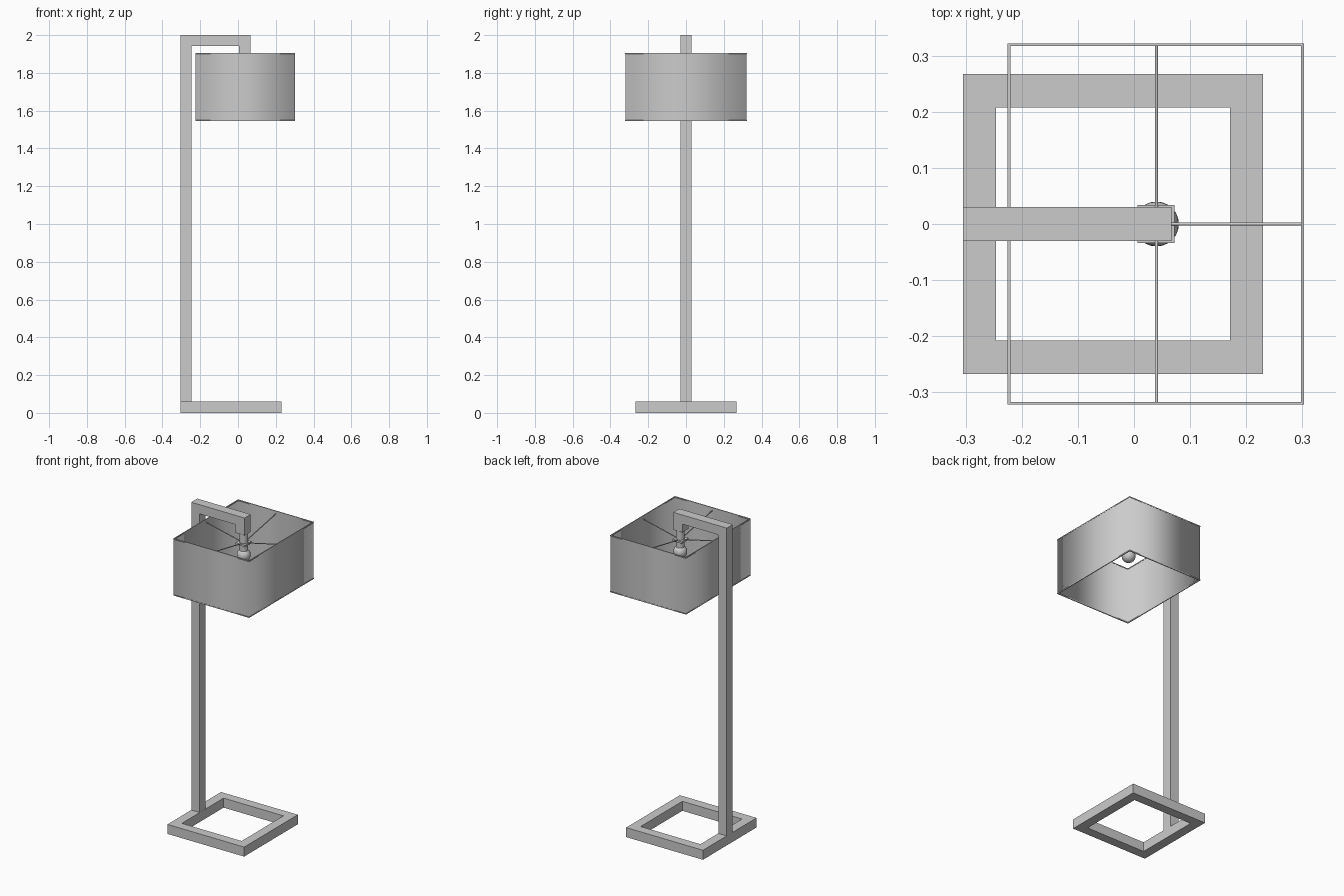
import bpy, bmesh, math
from mathutils import Vector

if "Cube" in bpy.data.objects:
    bpy.data.objects.remove(bpy.data.objects["Cube"])


def make_object(name, bm):
    bmesh.ops.recalc_face_normals(bm, faces=bm.faces)
    mesh = bpy.data.meshes.new(name)
    bm.to_mesh(mesh)
    bm.free()
    ob = bpy.data.objects.new(name, mesh)
    bpy.context.collection.objects.link(ob)
    return ob


def rect_frame(name, x0, x1, hy, z0, z1, t, smooth=False):
    """Rectangular ring, wall width t, centred on y = 0."""
    bm = bmesh.new()

    def loop(inset, z):
        a, b, h = x0 + inset, x1 - inset, hy - inset
        return [bm.verts.new((x, y, z)) for x, y in ((a, -h), (b, -h), (b, h), (a, h))]

    rings = [loop(0, z0), loop(0, z1), loop(t, z1), loop(t, z0)]
    for r in range(4):
        p, q = rings[r], rings[(r + 1) % 4]
        for i in range(4):
            j = (i + 1) % 4
            f = bm.faces.new((p[i], p[j], q[j], q[i]))
            f.smooth = smooth and r in (0, 2)
    # keep the rim edges crisp
    for e in bm.edges:
        if abs(e.verts[0].co.z - e.verts[1].co.z) < 1e-6:
            e.smooth = False
    return make_object(name, bm)


def box(name, center, size):
    bm = bmesh.new()
    bmesh.ops.create_cube(bm, size=1)
    for v in bm.verts:
        v.co = Vector(center) + Vector(a * b for a, b in zip(v.co, size))
    return make_object(name, bm)


def rod(name, p0, p1, r, sides=8):
    p0, p1 = Vector(p0), Vector(p1)
    d = p1 - p0
    bpy.ops.mesh.primitive_cylinder_add(vertices=sides, radius=r, depth=d.length,
                                        location=(p0 + p1) / 2)
    ob = bpy.context.object
    ob.rotation_euler = d.to_track_quat('Z', 'Y').to_euler()
    ob.name = name
    bpy.ops.object.shade_smooth_by_angle(angle=math.radians(50))
    return ob


CX = 0.04                       # lamp axis
SX0, SX1, SY = -0.225, 0.303, 0.322

# open square base
rect_frame("base_frame", -0.305, 0.23, 0.267, 0, 0.06, 0.059)

# post, arm and short drop as one extruded hook profile
profile = [(-0.305, 0.06), (-0.247, 0.06), (-0.247, 1.942), (0.005, 1.942),
           (0.005, 1.89), (0.067, 1.89), (0.067, 2.0), (-0.305, 2.0)]
bm = bmesh.new()
face = bm.faces.new([bm.verts.new((x, -0.03, z)) for x, z in profile])
ext = bmesh.ops.extrude_face_region(bm, geom=[face])
for v in ext["geom"]:
    if isinstance(v, bmesh.types.BMVert):
        v.co.y = 0.03
make_object("post_and_arm", bm)

# thin rectangular shade with fine rims
rect_frame("shade", SX0 + 0.001, SX1 - 0.001, SY - 0.001, 1.547, 1.903, 0.003, smooth=True)
for name, z in (("shade_rim_bottom", 1.545), ("shade_rim_top", 1.899)):
    rect_frame(name, SX0, SX1, SY, z, z + 0.006, 0.005)

# socket, hub plate and bulb
rod("socket", (CX, 0, 1.775), (CX, 0, 1.895), 0.025, 24)
box("spoke_hub", (CX - 0.001, 0, 1.825), (0.066, 0.067, 0.012))
bpy.ops.mesh.primitive_uv_sphere_add(segments=24, ring_count=16, radius=0.04,
                                     location=(CX, 0, 1.75))
bpy.context.object.name = "bulb"
bpy.ops.object.shade_smooth()

# four spokes rising to the shade walls
for i, (x, y) in enumerate(((SX1 - 0.002, 0), (SX0 + 0.002, 0),
                            (CX, SY - 0.002), (CX, -SY + 0.002))):
    start = Vector((CX, 0, 1.825))
    end = Vector((x, y, 1.885))
    rod(f"spoke_{i + 1}", start.lerp(end, 0.08), end, 0.003)
